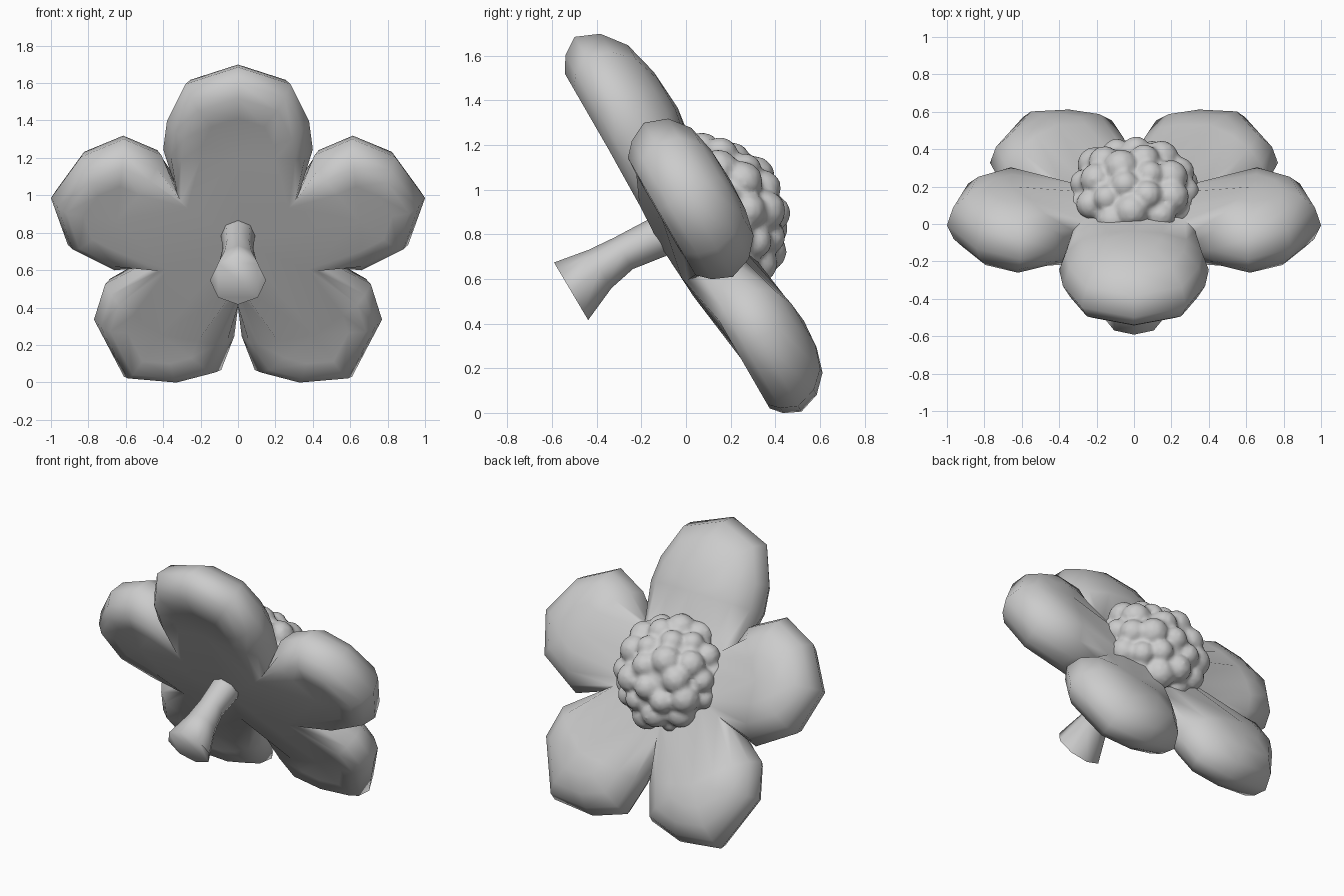
import bpy, bmesh, math
from mathutils import Vector

if "Cube" in bpy.data.objects:
    bpy.data.objects.remove(bpy.data.objects["Cube"])

S, C = math.sin(math.radians(30)), math.cos(math.radians(30))
HUB = 0.70  # height of the flower axis, measured up the face


def tilt(x, v, n):
    """Flower coordinates (across, up the face, along its axis) to world."""
    return Vector((x, -S * v + C * n, C * v + S * n))


def finish(name, bm, angle):
    bmesh.ops.recalc_face_normals(bm, faces=bm.faces)
    me = bpy.data.meshes.new(name)
    bm.to_mesh(me)
    bm.free()
    ob = bpy.data.objects.new(name, me)
    bpy.context.collection.objects.link(ob)
    bpy.ops.object.select_all(action='DESELECT')
    ob.select_set(True)
    bpy.context.view_layer.objects.active = ob
    bpy.ops.object.shade_smooth_by_angle(angle=math.radians(angle))
    return ob


# Cross-section: petal scale and depth, upper valley scale and depth, lowest valley scale and depth
PROFILE = [(0.50, 0.322, 0.80, 0.285, 0.53, 0.290), (0.76, 0.332, 0.90, 0.305, 0.70, 0.375),
           (0.90, 0.39, 0.96, 0.37, 0.92, 0.40), (1, 0.48, 1, 0.45, 1, 0.45),
           (0.91, 0.58, 0.96, 0.51, 0.93, 0.51), (0.70, 0.645, 0.80, 0.55, 0.75, 0.54),
           (0.38, 0.667, 0.50, 0.57, 0.45, 0.56)]


def petal(bm, outline, centre, mid, thick, shear, side=1):
    """Cushion petal running to the hub; first and last outline points are valleys
    shared with the neighbours. Outline and centre are read in the front view."""
    k = len(outline)
    pts = []
    for i, (x, z) in enumerate(outline):
        n = 0.45 if i in (0, k - 1) else mid + shear
        pts.append((x * side, (z - S * n) / C))
    cx, cv = centre[0] * side, (centre[1] - S * mid) / C

    def depth(n):
        return mid + (n - 0.49) * thick

    rings = []
    for s, n, us, un, ls, ln in PROFILE:
        row = []
        for i, (x, v) in enumerate(pts):
            if i in (0, k - 1):
                vs, vn = (ls, ln) if x == 0 else (us, un)
                row.append(tilt(x * vs, HUB + (v - HUB) * vs, vn))
            else:
                row.append(tilt(cx + (x - cx) * s, cv + (v - cv) * s, depth(n) + shear * s * s))
        rings.append([bm.verts.new(p) for p in row])
    for a, b in zip(rings, rings[1:]):
        for i in range(k - 1):
            bm.faces.new((a[i], a[i + 1], b[i + 1], b[i]))
    for row, n, hub_n in ((rings[0], 0.318, 0.275), (rings[-1], 0.672, 0.58)):
        c = bm.verts.new(tilt(cx, cv, depth(n)))
        loop = row + [bm.verts.new(tilt(0, HUB, hub_n))]
        for i in range(k + 1):
            bm.faces.new((loop[i], loop[(i + 1) % (k + 1)], c))


# Five petals welded into one body
V0, V1, V2 = (0.34, 1.06), (0.47, 0.65), (0, 0.40)
half_top = [V0, (0.40, 1.25), (0.38, 1.40), (0.28, 1.60)]
top = half_top + [(0, 1.69)] + [(-x, z) for x, z in reversed(half_top)]
side_line = [V0, (0.41, 1.22), (0.61, 1.305), (0.84, 1.21), (1.0, 0.99), (0.91, 0.74), (0.66, 0.615), V1]
low_line = [V1, (0.71, 0.53), (0.77, 0.34), (0.61, 0.035), (0.32, 0.01), (0.09, 0.07), (0.02, 0.25), V2]
bm = bmesh.new()
petal(bm, top, (0, 1.28), 0.475, 0.97, -0.055)
for s in (1, -1):
    petal(bm, side_line, (0.65, 0.95), 0.512, 1.0, -0.015, s)
    petal(bm, low_line, (0.41, 0.33), 0.50, 0.90, -0.04, s)
bmesh.ops.remove_doubles(bm, verts=bm.verts, dist=0.001)
finish("petals", bm, 75)

# Stem, flared at its cut end
path = [((-0.515, 0.545), 0.15), ((-0.385, 0.645), 0.10), ((-0.28, 0.715), 0.082),
        ((-0.15, 0.775), 0.09), ((0.02, 0.85), 0.10)]
axis = Vector((0, 0.86, 0.51)).normalized()
up = Vector((0, -axis.z, axis.y))
bm = bmesh.new()
loops = [[bm.verts.new(Vector((r * math.cos(a), y, z)) + up * r * math.sin(a))
          for a in (i * math.pi / 4 for i in range(8))] for (y, z), r in path]
for a, b in zip(loops, loops[1:]):
    for i in range(8):
        j = (i + 1) % 8
        bm.faces.new((a[i], a[j], b[j], b[i]))
bm.faces.new(loops[0])
bm.faces.new(loops[-1])
finish("stem", bm, 100)

# Bumpy flower centre: a domed core studded with soft knobs, fused together
bm = bmesh.new()


def ball(co, radii, sub):
    for v in bmesh.ops.create_icosphere(bm, subdivisions=sub, radius=1)["verts"]:
        v.co = tilt(*(co[i] + v.co[i] * radii[i] for i in range(3)))


mid = (0, HUB, 0.585)
ball(mid, (0.305, 0.305, 0.25), 3)
count = 32
for i in range(count):
    h = 1 - 1.2 * (i + 0.5) / count
    r = math.sqrt(1 - h * h)
    a = i * 2.39996
    size = 0.085 + 0.012 * math.sin(i * 1.7)
    ball((r * math.cos(a) * 0.285, HUB + r * math.sin(a) * 0.285, mid[2] + h * 0.22), (size,) * 3, 2)
centre = finish("flower_centre", bm, 180)
remesh = centre.modifiers.new("fuse", 'REMESH')
remesh.mode = 'VOXEL'
remesh.voxel_size = 0.015
remesh.use_smooth_shade = True
soften = centre.modifiers.new("soften", 'SMOOTH')
soften.iterations = 3
